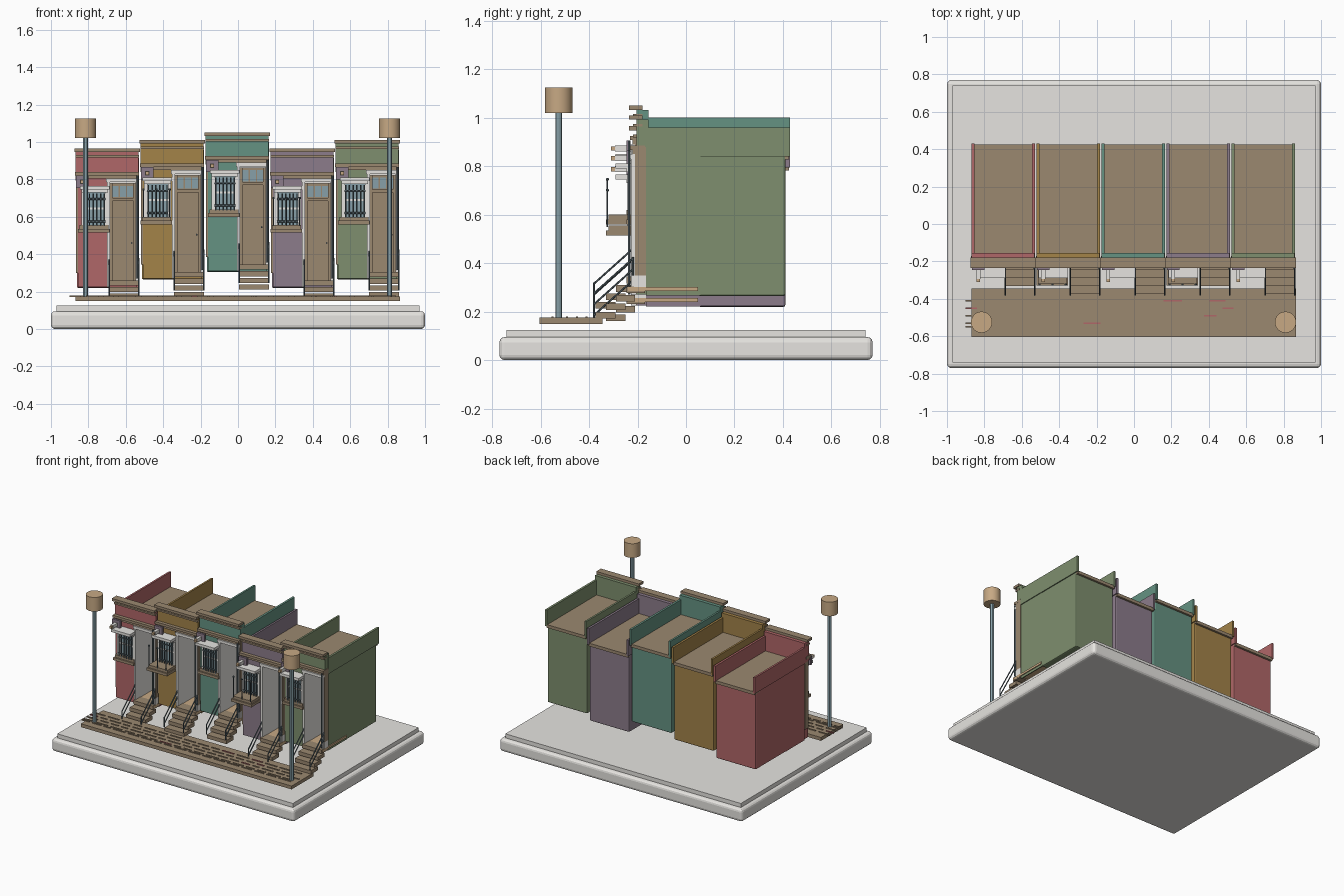
import bpy, bmesh, random
from mathutils import Vector

random.seed(4)
old = bpy.data.objects.get("Cube")
if old:
    bpy.data.objects.remove(old, do_unlink=True)


def material(name, hexcode):
    # hex display colour to linear material colour
    rgb = [int(hexcode[i:i + 2], 16) / 255 for i in (0, 2, 4)]
    lin = [c / 12.92 if c <= 0.04045 else ((c + 0.055) / 1.055) ** 2.4 for c in rgb]
    m = bpy.data.materials.new(name)
    m.use_nodes = True
    m.diffuse_color = (*lin, 1)
    m.node_tree.nodes["Principled BSDF"].inputs["Base Color"].default_value = (*lin, 1)
    return m


STONE = material("pale_stone", "e6e4e0")
BROWN = material("brown_wood", "9b8870")
TAN = material("tan", "c7a984")
SLATE = material("slate_metal", "57656b")
GLASS = material("blue_glass", "87a0a8")
RED = material("brick_red", "b06768")
OCHRE = material("ochre", "a38349")
TEAL = material("teal", "659282")
PURPLE = material("mauve", "8c7c8b")
GREEN = material("sage_green", "7e8f6e")


def finish(name, bm, mat, bevel=0, segments=1):
    mesh = bpy.data.meshes.new(name)
    bm.to_mesh(mesh)
    bm.free()
    obj = bpy.data.objects.new(name, mesh)
    bpy.context.collection.objects.link(obj)
    mesh.materials.append(mat)
    if bevel:
        mod = obj.modifiers.new("soft_edges", "BEVEL")
        mod.width, mod.segments = bevel, segments
    return obj


def boxes(name, mat, spans, origin=(0, 0, 0), bevel=0, segments=1):
    # each span is x0, x1, y0, y1, z0, z1
    bm = bmesh.new()
    for x0, x1, y0, y1, z0, z1 in spans:
        verts = bmesh.ops.create_cube(bm, size=1)["verts"]
        bmesh.ops.scale(bm, verts=verts, vec=(x1 - x0, y1 - y0, z1 - z0))
        middle = Vector((x0 + x1, y0 + y1, z0 + z1)) / 2
        bmesh.ops.translate(bm, verts=verts, vec=middle + Vector(origin))
    return finish(name, bm, mat, bevel, segments)


def rods(name, mat, paths, radius, origin=(0, 0, 0), sides=8):
    # round bars between pairs of points
    bm = bmesh.new()
    for a, b in paths:
        a, b = Vector(a), Vector(b)
        verts = bmesh.ops.create_cone(bm, cap_ends=True, segments=sides, radius1=radius,
                                      radius2=radius, depth=(b - a).length)["verts"]
        turn = (b - a).to_track_quat("Z", "Y").to_matrix()
        bmesh.ops.rotate(bm, verts=verts, matrix=turn)
        bmesh.ops.translate(bm, verts=verts, vec=(a + b) / 2 + Vector(origin))
    return finish(name, bm, mat)


# Display base
boxes("base", STONE, [(-1, 1, -0.77, 0.77, 0, 0.095)], bevel=0.022, segments=3)
boxes("base_top", STONE, [(-0.97, 0.97, -0.74, 0.74, 0.09, 0.125)])

# Boardwalk with loose slats, a few of them red
boxes("boardwalk", BROWN, [(-0.87, 0.865, -0.605, -0.345, 0.15, 0.175)])
slats, red_slats = [], []
for y in (-0.55, -0.53, -0.49, -0.45, -0.41):
    x = -0.9
    while x < 0.8:
        length = random.uniform(0.05, 0.1)
        row = red_slats if random.random() < 0.08 else slats
        row.append((x, x + length, y - 0.004, y + 0.004, 0.172, 0.18))
        x += length + 0.025
boxes("boardwalk_slats", BROWN, slats)
boxes("boardwalk_red_slats", RED, red_slats)

# Street lamps
for side, x in (("right", -0.815), ("left", 0.81)):
    pole = rods(side + "_lamp_pole", GLASS, [((x, -0.525, 0.17), (x, -0.525, 1.03))], 0.014, sides=12)
    shade = rods(side + "_lamp_shade", TAN, [((x, -0.525, 1.02), (x, -0.525, 1.125))], 0.057, sides=24)
    for obj in (pole, shade):
        bpy.ops.object.select_all(action="DESELECT")
        obj.select_set(True)
        bpy.context.view_layer.objects.active = obj
        bpy.ops.object.shade_smooth_by_angle()


def house(label, x, lift, paint, balcony):
    at = (x, 0, lift)

    def part(name, mat, spans, **kw):
        return boxes(label + "_" + name, mat, spans, at, **kw)

    # Painted shell around the deep doorway
    part("body", paint, [(0.008, 0.335, 0.05, 0.41, 0.22, 0.8)], bevel=0.008, segments=2)
    part("entry_walls", paint, [(0.008, 0.18, -0.165, 0.06, 0.222, 0.795),
                                (0.328, 0.335, -0.165, 0.06, 0.222, 0.795),
                                (0.18, 0.328, -0.165, 0.06, 0.785, 0.795)])
    part("front_wall", paint, [(0.014, 0.172, -0.21, -0.165, 0.225, 0.81),
                               (0.172, 0.33, -0.2, -0.165, 0.785, 0.81)])
    part("corner_trim", BROWN, [(0.005, 0.014, -0.207, -0.165, 0.3, 0.83),
                                (0.331, 0.341, -0.21, -0.165, 0.3, 0.835)])
    part("corner_plinth", STONE, [(0.325, 0.341, -0.215, -0.165, 0.25, 0.305)])
    part("recess_lining", STONE, [(0.178, 0.186, -0.215, 0.05, 0.255, 0.785),
                                  (0.322, 0.33, -0.205, 0.05, 0.255, 0.785),
                                  (0.178, 0.33, -0.205, 0.05, 0.777, 0.787)])
    part("door_surround", STONE, [(0.17, 0.186, -0.226, -0.205, 0.225, 0.79),
                                  (0.322, 0.336, -0.226, -0.205, 0.255, 0.79),
                                  (0.165, 0.338, -0.23, -0.2, 0.785, 0.805)])

    # Roof, side parapets, front parapet and cornices
    part("roof", BROWN, [(0.008, 0.332, -0.165, 0.425, 0.782, 0.805)])
    part("side_parapets", paint, [(0.002, 0.016, -0.165, 0.43, 0.795, 0.915),
                                  (0.325, 0.341, -0.165, 0.43, 0.795, 0.915)])
    part("front_parapet", paint, [(0.002, 0.338, -0.205, -0.155, 0.8, 0.947)])
    part("cornice", BROWN, [(-0.005, 0.345, -0.235, -0.18, 0.947, 0.965),
                            (0, 0.34, -0.218, -0.18, 0.918, 0.93),
                            (-0.002, 0.342, -0.23, -0.17, 0.822, 0.84),
                            (0.002, 0.338, -0.22, -0.17, 0.805, 0.822)])

    # Door with raised panels and a glazed transom
    part("door", BROWN, [(0.186, 0.322, 0.035, 0.05, 0.25, 0.777)])
    part("door_panels", BROWN, [(a, a + 0.042, 0.027, 0.04, low, high)
                                for a in (0.208, 0.258)
                                for low, high in ((0.3, 0.42), (0.45, 0.67))])
    part("door_frame", BROWN, [(0.186, 0.198, 0.02, 0.04, 0.25, 0.777),
                               (0.31, 0.322, 0.02, 0.04, 0.25, 0.777),
                               (0.186, 0.322, 0.02, 0.04, 0.685, 0.7)])
    part("transom_glass", GLASS, [(a, a + 0.032, 0.029, 0.037, 0.705, 0.765)
                                  for a in (0.2, 0.238, 0.276)])
    rods(label + "_door_knob", SLATE, [((0.302, 0.035, 0.46), (0.302, 0.018, 0.46))], 0.005, at)

    # Entry floor, steps and handrails
    part("entry_floor", TAN, [(0.18, 0.342, -0.24, 0.05, 0.24, 0.256)])
    part("steps", BROWN, [(0.18, 0.341, -0.245 - 0.043 * i, -0.17 - 0.04 * i,
                           0.232 - 0.035 * i, 0.259 - 0.035 * i) for i in range(4)
                          if 0.232 - 0.035 * i + lift > 0.15])
    rails = []
    for a in (0.181, 0.34):
        foot, top = Vector((a, -0.38, 0.16)), Vector((a, -0.218, 0.305))
        for h in (0.025, 0.07):
            up = Vector((0, 0, h))
            rails.append((foot + up, top + up))
        rails += [(p, p + Vector((0, 0, 0.075))) for p in (foot, top)]
    rods(label + "_handrails", SLATE, rails, 0.004, at, 6)

    # Window with a projecting stone head
    s = x - 0.013 if balcony else x
    at = (s, 0, lift)
    part("window_glass", GLASS, [(0.045, 0.165, -0.216, -0.209, 0.555, 0.735)])
    part("window_frame", STONE, [(0.034, 0.052, -0.228, -0.205, 0.55, 0.745),
                                 (0.16, 0.176, -0.228, -0.205, 0.55, 0.745),
                                 (0.045, 0.165, -0.224, -0.205, 0.64, 0.65)])
    part("window_head", STONE, [(0.026, 0.182, -0.29, -0.205, 0.746, 0.766),
                                (0.034, 0.176, -0.245, -0.205, 0.73, 0.746)])
    depth = -0.33 if balcony else -0.245
    part("window_sill", BROWN, [(0.014, 0.182, depth, -0.2, 0.515, 0.535),
                                (0.022, 0.177, depth + 0.01, -0.2, 0.535, 0.555)])
    bars = [((0.056 + 0.02 * i, -0.236, 0.55), (0.056 + 0.02 * i, -0.236, 0.725)) for i in range(6)]
    bars += [((0.05, -0.236, z), (0.162, -0.236, z)) for z in (0.575, 0.695)]
    rods(label + "_window_grille", SLATE, bars, 0.0045, at, 6)
    if balcony:
        # Slim finial posts on the balcony tray
        posts = [0.03, 0.1, 0.17]
        rods(label + "_balcony_posts", SLATE,
             [((a, -0.324, 0.55), (a, -0.324, 0.7)) for a in posts], 0.003, at, 6)
        part("balcony_finials", SLATE,
             [(a - 0.006, a + 0.006, -0.33, -0.318, 0.695, 0.707) for a in posts], bevel=0.003)

    # Hanging sign on a bracket and a drainpipe
    at = (x, 0, lift)
    part("sign_plate", PURPLE, [(0.005, 0.07, -0.245, -0.23, 0.755, 0.82)])
    part("sign_bracket", STONE, [(0.026, 0.048, -0.293, -0.205, 0.776, 0.8)])
    part("sign_lamp", TAN, [(0.028, 0.046, -0.31, -0.293, 0.779, 0.797)])
    rods(label + "_drainpipe", SLATE, [((0.334, -0.234, 0.27), (0.334, -0.234, 0.82))], 0.006, at)


# Terrace of five houses
terrace = (("red_house", RED, 0, False), ("ochre_house", OCHRE, 0.045, True),
           ("teal_house", TEAL, 0.085, False), ("mauve_house", PURPLE, 0, True),
           ("green_house", GREEN, 0.045, False))
for i, (label, paint, lift, balcony) in enumerate(terrace):
    house(label, -0.87 + 0.3475 * i, lift, paint, balcony)
